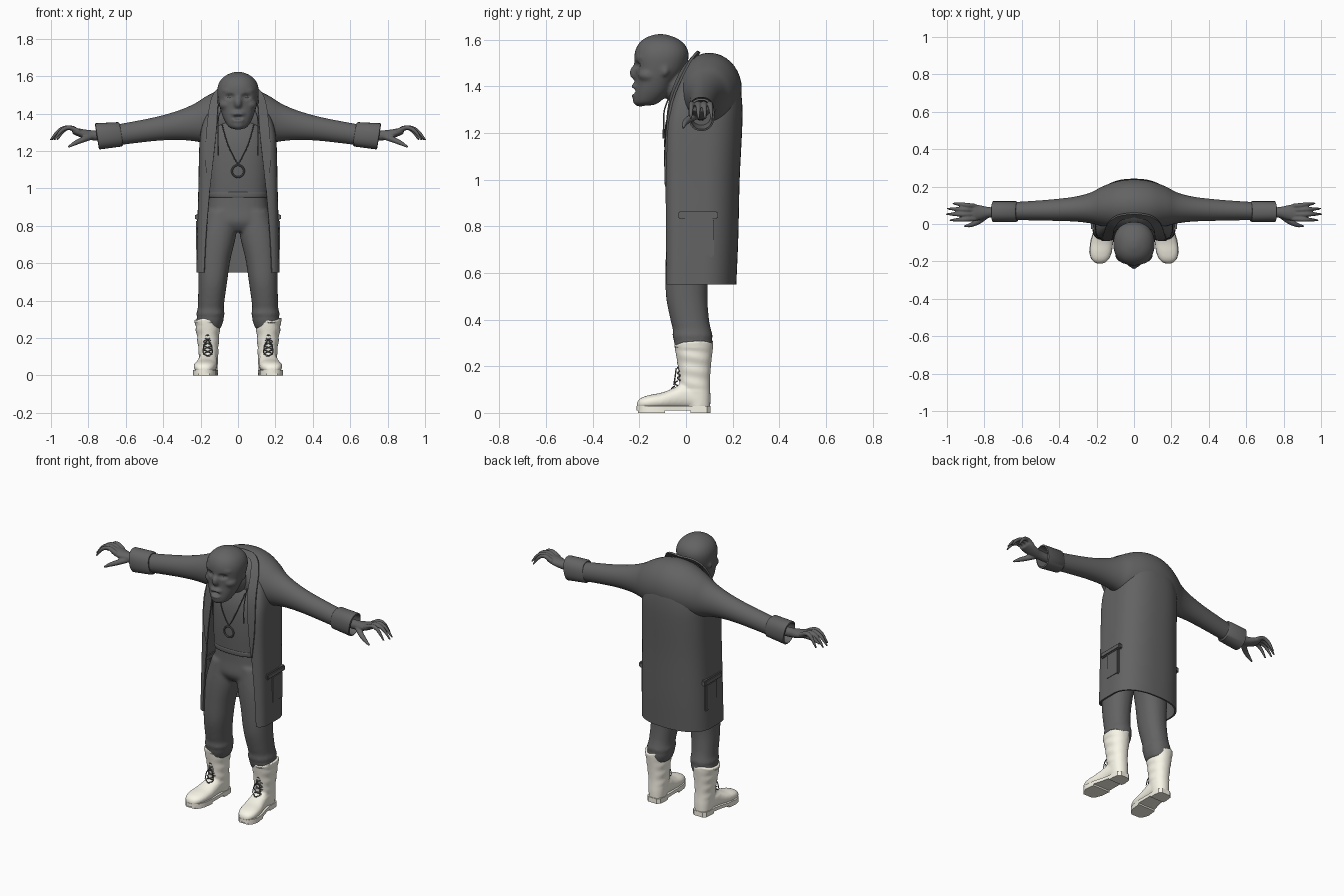
import bpy, bmesh, math
from mathutils import Vector, Matrix

if "Cube" in bpy.data.objects:
    bpy.data.objects.remove(bpy.data.objects["Cube"])


def material(name, rgb):
    m = bpy.data.materials.new(name)
    m.diffuse_color = (*rgb, 1)
    m.use_nodes = True
    m.node_tree.nodes["Principled BSDF"].inputs["Base Color"].default_value = m.diffuse_color
    return m


cream = material("cream_leather", (0.95, 0.92, 0.81))
dark = material("dark_grey", (0.125, 0.125, 0.125))


def finish(ob, angle=40):
    bpy.ops.object.select_all(action='DESELECT')
    ob.select_set(True)
    bpy.context.view_layer.objects.active = ob
    bpy.ops.object.shade_smooth_by_angle(angle=math.radians(angle))
    return ob


def from_bmesh(name, bm):
    bmesh.ops.recalc_face_normals(bm, faces=bm.faces)
    me = bpy.data.meshes.new(name)
    bm.to_mesh(me)
    bm.free()
    ob = bpy.data.objects.new(name, me)
    bpy.context.collection.objects.link(ob)
    return finish(ob)


def refine(rows, k=4):
    """Catmull-Rom interpolation of parameter rows."""
    rows = [Vector(r) for r in rows]
    out = []
    for i in range(len(rows) - 1):
        a, b, c, d = rows[max(i - 1, 0)], rows[i], rows[i + 1], rows[min(i + 2, len(rows) - 1)]
        for j in range(k):
            t = j / k
            out.append(0.5 * (2 * b + (c - a) * t + (2 * a - 5 * b + 4 * c - d) * t ** 2
                              + (3 * b - a - 3 * c + d) * t ** 3))
    return out + [rows[-1]]


def loft(name, rings, closed=True):
    bm = bmesh.new()
    vs = [[bm.verts.new(p) for p in r] for r in rings]
    n = len(vs[0])
    for a, b in zip(vs, vs[1:]):
        for i in range(n if closed else n - 1):
            j = (i + 1) % n
            bm.faces.new((a[i], a[j], b[j], b[i]))
    if closed:
        bm.faces.new(vs[0])
        bm.faces.new(vs[-1])
    return from_bmesh(name, bm)


def spow(v, p):
    return math.copysign(abs(v) ** p, v)


def ring(c, u, v, ru, rv, n=28, e=2.0, a0=0.0, back=None):
    """Superellipse ring; a0 > 0 leaves a gap around -v; back is the +v side's exponent."""
    pts = []
    for i in range(n if a0 == 0 else n + 1):
        a = a0 + (2 * math.pi - 2 * a0) * i / n
        p = 2 / (back if back and math.cos(a) < 0 else e)
        pts.append(Vector(c) + Vector(u) * ru * spow(math.sin(a), p) - Vector(v) * rv * spow(math.cos(a), p))
    return pts


X, Y, Z = (1, 0, 0), (0, 1, 0), (0, 0, 1)


def zloft(name, rows, e=2.2):   # rows: z, cx, cy, rx, ry
    return loft(name, [ring((r[1], r[2], r[0]), X, Y, r[3], r[4], e=e) for r in refine(rows)])


def tube(name, pts, radii):
    cu = bpy.data.curves.new(name, 'CURVE')
    cu.dimensions = '3D'
    cu.bevel_depth, cu.bevel_resolution, cu.use_fill_caps = 1.0, 2, True
    rows = refine([tuple(p) + (r,) for p, r in zip(pts, radii)])
    sp = cu.splines.new('POLY')
    sp.points.add(len(rows) - 1)
    for p, r in zip(sp.points, rows):
        p.co, p.radius = (r[0], r[1], r[2], 1), r[3]
    ob = bpy.data.objects.new(name, cu)
    bpy.context.collection.objects.link(ob)
    bpy.ops.object.select_all(action='DESELECT')
    ob.select_set(True)
    bpy.context.view_layer.objects.active = ob
    bpy.ops.object.convert(target='MESH')
    return finish(bpy.context.view_layer.objects.active)


def add_mod(ob, kind, **kw):
    m = ob.modifiers.new(kind.lower(), kind)
    for k, v in kw.items():
        setattr(m, k, v)
    bpy.context.view_layer.objects.active = ob
    bpy.ops.object.modifier_apply(modifier=m.name)


def blend(name, obs, voxel, its=4):
    """Fuse overlapping volumes into one smooth skin."""
    bpy.ops.object.select_all(action='DESELECT')
    for o in obs:
        o.select_set(True)
    bpy.context.view_layer.objects.active = obs[0]
    bpy.ops.object.join()
    ob = obs[0]
    ob.name = name
    add_mod(ob, 'REMESH', mode='VOXEL', voxel_size=voxel)
    add_mod(ob, 'SMOOTH', factor=0.5, iterations=its)
    return finish(ob, 70)


def ball(c, r):
    bm = bmesh.new()
    bmesh.ops.create_uvsphere(bm, u_segments=24, v_segments=16, radius=1,
                              matrix=Matrix.Translation(c) @ Matrix.Diagonal((*r, 1)))
    return from_bmesh("ball", bm)


def box(name, c, s, bevel=0.006):
    bm = bmesh.new()
    bmesh.ops.create_cube(bm, size=1, matrix=Matrix.Translation(c) @ Matrix.Diagonal((*s, 1)))
    bmesh.ops.bevel(bm, geom=bm.edges[:], offset=bevel, segments=2, affect='EDGES')
    return from_bmesh(name, bm)


# Head: skull loft plus features fused, then eye sockets and mouth pressed in
skull = zloft("skull", [(1.318, 0, -.175, .03, .032), (1.33, 0, -.168, .052, .052), (1.37, 0, -.147, .076, .074),
                        (1.42, 0, -.130, .094, .087), (1.47, 0, -.112, .106, .107), (1.53, 0, -.105, .111, .117),
                        (1.575, 0, -.105, .096, .103), (1.606, 0, -.108, .062, .068), (1.623, 0, -.11, .018, .02)])
lumps = [((0, -.195, 1.342), (.040, .034, .030)), ((0, -.212, 1.458), (.023, .030, .034)),
         ((0, -.200, 1.398), (.044, .036, .018)), ((0, -.200, 1.362), (.040, .035, .016)),
         ((0, -.01, 1.40), (.080, .09, .09))]
for s in (-1, 1):
    lumps += [((s * .060, -.160, 1.448), (.042, .046, .032)), ((s * .042, -.178, 1.522), (.046, .036, .020)),
              ((s * .105, -.09, 1.465), (.008, .016, .024))]
head = blend("head", [skull] + [ball(*l) for l in lumps], 0.007, 8)
dents = [((.043, -.21, 1.49), .034, .014), ((-.043, -.21, 1.49), .034, .014), ((0, -.24, 1.379), .030, .018)]
for v in head.data.vertices:
    for c, r, depth in dents:
        d = math.hypot(v.co.x - c[0], (v.co.z - c[2]) * 1.6)
        if v.co.y < -.12 and d < r:
            v.co.y += depth * (1 - (d / r) ** 2) ** 1.5
for s in (-1, 1):
    finish(ball((s * .043, -.185, 1.49), (.018, .016, .015))).name = "eye"

# Shirt and belt
zloft("shirt", [(.96, 0, .04, .160, .118), (1.1, 0, .04, .165, .122), (1.24, 0, .05, .165, .125),
                (1.33, 0, .06, .14, .108), (1.40, 0, .07, .09, .08)], e=2.6)
zloft("belt", [(.950, 0, .04, .152, .116), (.955, 0, .04, .160, .120), (.975, 0, .04, .161, .121),
               (.98, 0, .04, .155, .118)], e=2.6)

# Trousers: hips and two legs fused
parts = [zloft("hips", [(.99, 0, .04, .150, .110), (.90, 0, .04, .162, .114), (.82, 0, .03, .167, .110),
                        (.77, 0, .02, .13, .07)], e=2.4)]
for s in (-1, 1):
    parts.append(zloft("leg", [(.88, s * .085, .03, .085, .10), (.75, s * .107, .018, .097, .102),
                               (.62, s * .126, .006, .086, .094), (.50, s * .135, .003, .077, .089),
                               (.40, s * .143, .016, .071, .083), (.355, s * .146, .026, .070, .082),
                               (.33, s * .147, .028, .076, .087), (.31, s * .148, .03, .071, .081),
                               (.295, s * .150, .032, .073, .083), (.25, s * .152, .034, .06, .07)]))
blend("trousers", parts, 0.010, 4)

# Coat body: open down the front; rows are z, edge x, half width, centre y, half depth
E = 7
coat_rows = refine([(.55, .180, .218, .0625, .148), (.75, .170, .214, .067, .152), (1.0, .150, .207, .070, .155),
                    (1.2, .140, .203, .076, .159), (1.3, .125, .195, .085, .152), (1.38, .105, .172, .095, .135),
                    (1.43, .085, .140, .10, .115), (1.47, .07, .10, .105, .085)])
coat = loft("coat_body", [ring((0, r[3], r[0]), X, Y, r[2], r[4], 64, E, math.asin((r[1] / r[2]) ** (E / 2)), 2.4)
                          for r in coat_rows], closed=False)
add_mod(coat, 'SOLIDIFY', thickness=.010, offset=0)
finish(coat)

# Sleeves and hunched shoulders as one loft: x, cy, cz, ry, rz
half = [(0, .100, 1.388, .139, .155), (.09, .099, 1.380, .130, .150), (.17, .094, 1.366, .106, .126),
        (.23, .086, 1.353, .083, .101), (.31, .080, 1.339, .067, .080), (.42, .075, 1.321, .058, .065),
        (.56, .071, 1.299, .051, .058), (.68, .068, 1.281, .047, .055)]
rows = [(-r[0],) + r[1:] for r in half[:0:-1]] + half
loft("sleeves", [ring(r[:3], Y, Z, r[3], r[4], 36) for r in refine(rows)])

# Lapel and collar strip, mirrored about the middle
inner = [(0, .035, 1.515), (.07, .022, 1.515), (.104, -.025, 1.455), (.113, -.070, 1.33), (.132, -.086, 1.15), (.150, -.086, .99)]
outer = [(0, .058, 1.548), (.085, .045, 1.543), (.140, .005, 1.485), (.166, -.062, 1.33), (.174, -.084, 1.15), (.158, -.086, .97)]
collar = loft("collar", list(zip(*[refine(inner), refine(outer)])), closed=False)
add_mod(collar, 'MIRROR')
add_mod(collar, 'SOLIDIFY', thickness=.010, offset=0)
finish(collar)

for s in (-1, 1):
    # Turned-back cuff, open at the wrist
    cuff = []
    for x, ry, rz in ((.622, .050, .058), (.630, .056, .065), (.752, .056, .070), (.755, .049, .062), (.69, .042, .050)):
        r = ring((x, .066, 1.289 - (x - .63) * .09), Y, Z, ry, rz, e=2.3)
        cuff.append([Vector((s * (p.x + (p.z - 1.28) * .16), p.y, p.z)) for p in r])
    loft("cuff", cuff)

    # Hand: palm, four clawed fingers and a thumb fused
    palm = refine([(.68, .064, 1.280, .027, .028), (.77, .062, 1.283, .028, .027), (.82, .061, 1.290, .039, .025),
                   (.86, .061, 1.301, .046, .021), (.885, .061, 1.306, .040, .014)])
    hand = [loft("palm", [ring((s * r[0], r[1], r[2]), Y, Z, r[3], r[4], 20) for r in palm])]
    for y0, y1, tip in ((.096, .110, .968), (.074, .082, .997), (.051, .053, 1.003), (.027, .020, .983)):
        L = tip - .85
        hand.append(tube("finger", [(s * (.85 + L * f), y0 + (y1 - y0) * f, 1.303 + dz)
                                    for f, dz in ((0, 0), (.38, .022), (.7, .006), (1, -.045))],
                         (.013, .0125, .011, .005)))
    hand.append(tube("thumb", [(s * .79, .045, 1.275), (s * .835, .012, 1.258), (s * .875, -.006, 1.240),
                               (s * .908, -.012, 1.220)], (.018, .016, .012, .005)))
    blend("hand", hand, .0045, 2)

    # Hip pocket with flap
    box("pocket", (s * .213, .068, .75), (.022, .105, .165))
    box("pocket_flap", (s * .214, .052, .847), (.030, .170, .034))

    # Boot upper: shaft and foot fused
    shaft = zloft("shaft", [(.02, s * .157, .052, .046, .052), (.07, s * .157, .047, .050, .058),
                            (.13, s * .158, .037, .053, .066), (.20, s * .160, .036, .059, .071),
                            (.27, s * .162, .034, .067, .081), (.302, s * .163, .034, .073, .085)])
    foot = [(.06, .157, .048, .10), (0, .160, .050, .130), (-.05, .165, .054, .108), (-.10, .172, .060, .088),
            (-.15, .178, .059, .078), (-.185, .181, .048, .068), (-.205, .182, .030, .054), (-.211, .182, .012, .040)]
    toe = loft("foot", [ring((s * r[1], r[0], (r[3] + .015) / 2), X, Z, r[2], (r[3] - .015) / 2, e=2.3)
                        for r in refine(foot)])
    boot = blend("boot", [shaft, toe], 0.007, 4)
    # creases around the ankle and an uneven top rim
    for v in boot.data.vertices:
        if .1 < v.co.z < .27:
            k = 1 + .03 * math.sin(v.co.z * 110 + v.co.y * 18)
            v.co.x = s * .16 + (v.co.x - s * .16) * k
        if v.co.z > .285:
            v.co.z += .05 * (v.co.y - .03) + .006 * math.sin(v.co.x * 60)
    boot.data.materials.append(cream)

    # Sole and heel from one outline
    outline = [(.105, .157, .028), (.09, .157, .045), (.05, .157, .050), (.02, .158, .048), (-.03, .163, .052),
               (-.09, .172, .061), (-.15, .179, .061), (-.185, .181, .049), (-.205, .182, .030), (-.212, .182, .012)]
    for name, z0, z1, rows in (("sole", .010, .030, outline), ("heel", 0, .02, outline[:4]),
                               ("tread", 0, .02, outline[5:9])):
        loop = [(s * (c + h), y) for y, c, h in rows] + [(s * (c - h), y) for y, c, h in rows[::-1]]
        ob = loft(name, [[(x, y, z) for x, y in loop] for z in (z0, z1)])
        ob.data.materials.append(cream)

    # Laces crossing over the boot front
    for i in range(6):
        z = .105 + i * .022
        y = -.036 - max(0, .15 - z) * .55
        for d in (-1, 1):
            tube("lace", [(s * .162 - d * .024, y + .012, z - .010), (s * .162, y, z),
                          (s * .162 + d * .024, y + .012, z + .010)], (.003,) * 3)
    for d in (-1, 1):
        tube("lace_end", [(s * .162, -.042, .19), (s * .162 + d * .02, -.046, .16), (s * .162 + d * .026, -.052, .12)],
             (.003,) * 3)

    # Necklace cord half and hanging collar string
    tube("necklace_cord", [(s * .085, -.05, 1.34), (s * .06, -.083, 1.25), (s * .03, -.090, 1.18), (0, -.090, 1.128)],
         (.003,) * 4)
    tube("collar_string", [(s * .105, -.06, 1.38), (s * .108, -.092, 1.30), (s * .106, -.096, 1.23), (s * .106, -.096, 1.175)],
         (.003, .003, .003, .005))

# Ring pendant
bpy.ops.mesh.primitive_torus_add(major_radius=.032, minor_radius=.005, major_segments=32, minor_segments=8,
                                 location=(0, -.090, 1.092), rotation=(math.pi / 2, 0, 0))
bpy.context.object.name = "pendant_ring"
finish(bpy.context.object)

# Everything but the boots is dark grey
for ob in bpy.data.objects:
    if not ob.data.materials:
        ob.data.materials.append(dark)
